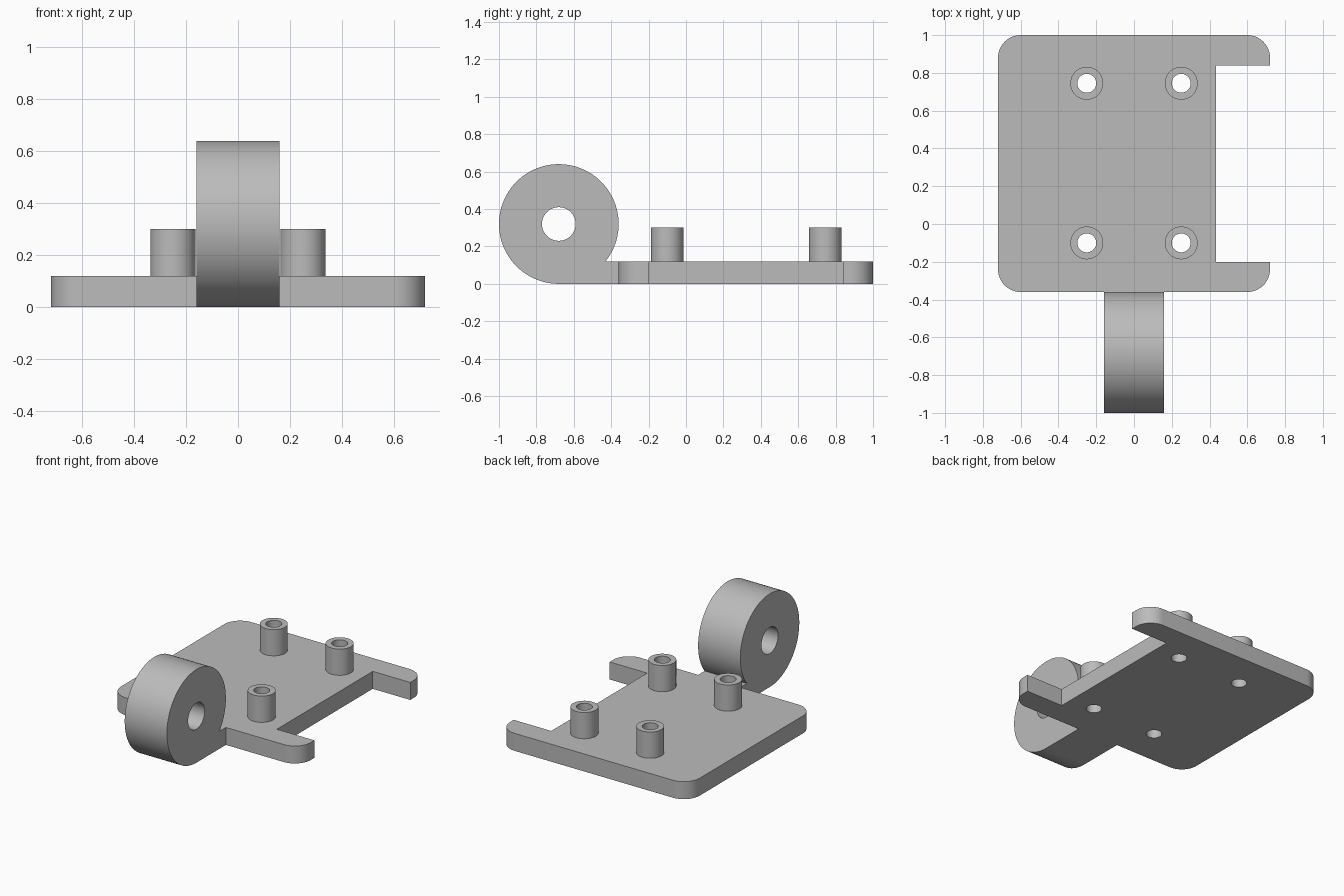
import bpy, bmesh, math
from mathutils import Matrix

if "Cube" in bpy.data.objects:
    bpy.data.objects.remove(bpy.data.objects["Cube"])

grey = bpy.data.materials.new("plain grey")
grey.diffuse_color = (0.5, 0.5, 0.5, 1)
grey.use_nodes = True
grey.node_tree.nodes["Principled BSDF"].inputs["Base Color"].default_value = grey.diffuse_color


def arc(cx, cy, r, a0, a1, n):
    """Points on an arc, angles in degrees."""
    return [(cx + r * math.cos(math.radians(a0 + (a1 - a0) * i / n)),
             cy + r * math.sin(math.radians(a0 + (a1 - a0) * i / n))) for i in range(n + 1)]


def circle(cx, cy, r, n=48):
    return arc(cx, cy, r, 0, 360, n)[:-1]


def extrude(name, loops, low, high, matrix=Matrix()):
    """Solid from a flat outline with holes, extruded from low to high."""
    curve = bpy.data.curves.new(name, 'CURVE')
    curve.dimensions = '2D'
    curve.fill_mode = 'BOTH'
    curve.extrude = (high - low) / 2
    for pts in loops:
        spline = curve.splines.new('POLY')
        spline.points.add(len(pts) - 1)
        for p, (x, y) in zip(spline.points, pts):
            p.co = (x, y, 0, 1)
        spline.use_cyclic_u = True
    temp = bpy.data.objects.new(name + " outline", curve)
    bpy.context.collection.objects.link(temp)
    bpy.context.view_layer.update()
    mesh = bpy.data.meshes.new_from_object(
        temp.evaluated_get(bpy.context.evaluated_depsgraph_get()))
    bpy.data.objects.remove(temp)

    bm = bmesh.new()
    bm.from_mesh(mesh)
    bmesh.ops.remove_doubles(bm, verts=bm.verts, dist=1e-5)
    bmesh.ops.transform(bm, matrix=matrix @ Matrix.Translation((0, 0, (low + high) / 2)),
                        verts=bm.verts)
    bmesh.ops.recalc_face_normals(bm, faces=bm.faces)
    bm.to_mesh(mesh)
    bm.free()
    mesh.materials.clear()
    mesh.materials.append(grey)
    obj = bpy.data.objects.new(name, mesh)
    bpy.context.collection.objects.link(obj)
    bpy.ops.object.select_all(action='DESELECT')
    obj.select_set(True)
    bpy.context.view_layer.objects.active = obj
    bpy.ops.object.shade_smooth_by_angle(angle=math.radians(30))
    return obj


W, FRONT, BACK, R, T = 0.72, -0.36, 1.0, 0.12, 0.12
posts = [(x, y) for x in (-0.25, 0.25) for y in (-0.1, 0.745)]

# Base plate: rounded corners, a notch in the right edge, four through holes
outline = (arc(-W + R, FRONT + R, R, 180, 270, 12)
           + arc(W - R, FRONT + R, R, 270, 330, 8)
           + arc(W - R, FRONT + R, R, 330, 360, 4)[1:]
           + [(W, -0.2), (0.435, -0.2), (0.435, 0.84), (W, 0.84)]
           + arc(W - R, BACK - R, R, 0, 90, 12)
           + arc(-W + R, BACK - R, R, 90, 180, 12))
extrude("base_plate", [outline] + [circle(x, y, 0.05) for x, y in posts], 0, T)

# Hollow standoff posts
for i, (x, y) in enumerate(posts):
    extrude(f"standoff_post_{i + 1}", [circle(x, y, 0.087), circle(x, y, 0.05)], T, 0.3)

# Hinge barrel with a flat tail running into the plate, extruded along x
cy, cz, r = -0.68, 0.32, 0.32
start = math.degrees(math.asin((T - cz) / r))
barrel = arc(cy, cz, r, start, 270, 80) + [(FRONT, 0), (FRONT, T)]
yz_to_x = Matrix(((0, 0, 1, 0), (1, 0, 0, 0), (0, 1, 0, 0), (0, 0, 0, 1)))
extrude("hinge_barrel", [barrel, circle(cy, cz, 0.09)], -0.16, 0.16, yz_to_x)
